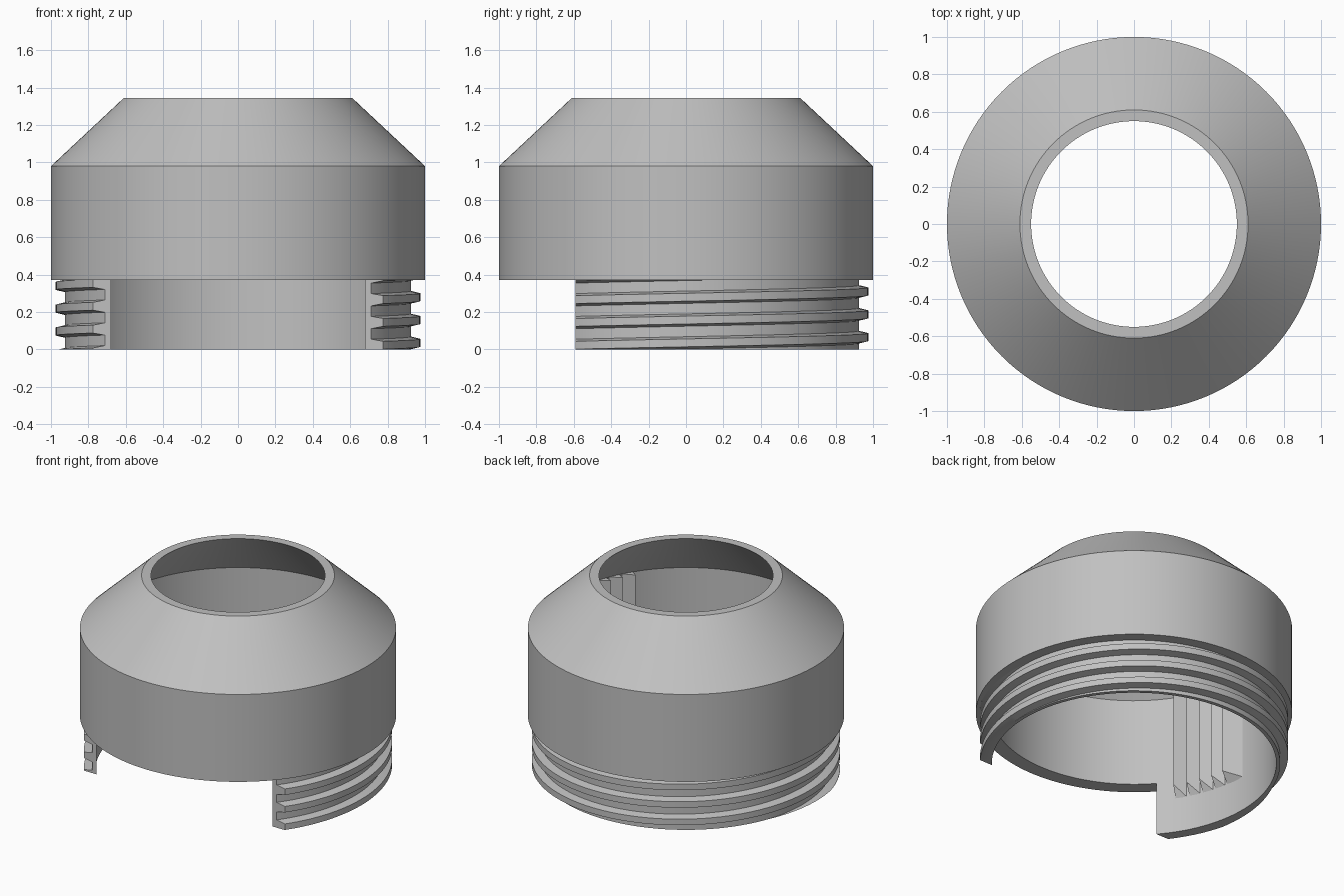
import bpy, bmesh, math
from mathutils import Vector

if "Cube" in bpy.data.objects:
    bpy.data.objects.remove(bpy.data.objects["Cube"])

grey = bpy.data.materials.new("plain grey")
grey.use_nodes = True
grey.diffuse_color = (0.53, 0.53, 0.53, 1)
grey.node_tree.nodes["Principled BSDF"].inputs["Base Color"].default_value = (0.53, 0.53, 0.53, 1)

TOP, SHOULDER, LIP = 1.345, 0.98, 0.37
BORE, ROOT, CREST = 0.9, 0.925, 0.975
PITCH, CUT_Y = 0.122, -0.59


def finish(bm, name, angle=25):
    bmesh.ops.recalc_face_normals(bm, faces=bm.faces)
    mesh = bpy.data.meshes.new(name)
    bm.to_mesh(mesh)
    bm.free()
    mesh.materials.append(grey)
    obj = bpy.data.objects.new(name, mesh)
    bpy.context.collection.objects.link(obj)
    bpy.ops.object.select_all(action="DESELECT")
    obj.select_set(True)
    bpy.context.view_layer.objects.active = obj
    bpy.ops.object.shade_smooth_by_angle(angle=math.radians(angle))
    return obj


def polar(r, a, z):
    return Vector((r * math.cos(a), r * math.sin(a), z))


def sweep(bm, sections, closed):
    """Skin a row of equal closed sections."""
    rings = [[bm.verts.new(p) for p in s] for s in sections]
    n = len(rings[0])
    for i in range(len(rings) if closed else len(rings) - 1):
        a, b = rings[i], rings[(i + 1) % len(rings)]
        for j in range(n):
            k = (j + 1) % n
            bm.faces.new((a[j], a[k], b[k], b[j]))


# Hollow body: cylinder wall with a conical shoulder and open top
profile = [(1, LIP), (1, SHOULDER), (0.61, TOP), (0.55, TOP), (BORE, SHOULDER), (BORE, LIP)]
STEPS = 128
bm = bmesh.new()
sweep(bm, [[polar(r, math.tau * i / STEPS, z) for r, z in profile] for i in range(STEPS)], True)
finish(bm, "body_shell")


# Threaded skirt: helical trapezoid thread, cut flat at the front
def thread_radius(z, a):
    centre = 0.035 + PITCH * a / math.tau
    d = abs((z - centre + PITCH / 2) % PITCH - PITCH / 2)
    return ROOT + (CREST - ROOT) * min(1, max(0, (0.033 - d) / 0.012))


def skirt_section(a):
    points = [(BORE, LIP), (BORE, 0), (thread_radius(0, a), 0)]
    for turn in range(-1, 5):
        centre = 0.035 + PITCH * (a / math.tau + turn)
        for dz in (-0.033, -0.021, 0.021, 0.033):
            z = min(LIP, max(0, centre + dz))
            points.append((thread_radius(z, a), z))
    points.append((thread_radius(LIP, a), LIP))
    return [polar(r, a, z) for r, z in points]


bm = bmesh.new()
sweep(bm, [skirt_section(math.radians(d)) for d in range(-54, 235, 3)], False)
bmesh.ops.remove_doubles(bm, verts=bm.verts, dist=0.0002)
bmesh.ops.bisect_plane(bm, geom=bm.verts[:] + bm.edges[:] + bm.faces[:],
                       plane_co=(0, CUT_Y, 0), plane_no=(0, -1, 0), clear_outer=True)
ends = [e for e in bm.edges if e.is_boundary and all(abs(v.co.y - CUT_Y) < 0.001 for v in e.verts)]
for side in (-1, 1):
    bmesh.ops.triangle_fill(bm, use_beauty=True, edges=[e for e in ends if e.verts[0].co.x * side > 0])
finish(bm, "threaded_skirt")


# Inner grip ribs: saw teeth on both side walls, running out to a point below
def rib(bm, start, width, side):
    def spot(r, degrees, z):
        p = polar(r, math.radians(degrees), z)
        return Vector((p.x * side, p.y, z))
    top, low, tip = SHOULDER, 0.32, 0.23
    a, b = start, start + width
    t = [bm.verts.new(spot(r, d, top)) for r, d in ((0.91, a), (0.85, a), (0.91, b))]
    u = [bm.verts.new(spot(r, d, z)) for r, d, z in ((0.91, a, tip), (0.85, a, low), (0.91, b, tip))]
    bm.faces.new(t)
    bm.faces.new(u)
    for j in range(3):
        k = (j + 1) % 3
        bm.faces.new((t[j], t[k], u[k], u[j]))


for side, name in ((1, "left_grip_ribs"), (-1, "right_grip_ribs")):
    bm = bmesh.new()
    for i in range(5):
        rib(bm, -33 + 6 * i, 10 if i == 4 else 5.5, side)
    finish(bm, name)
